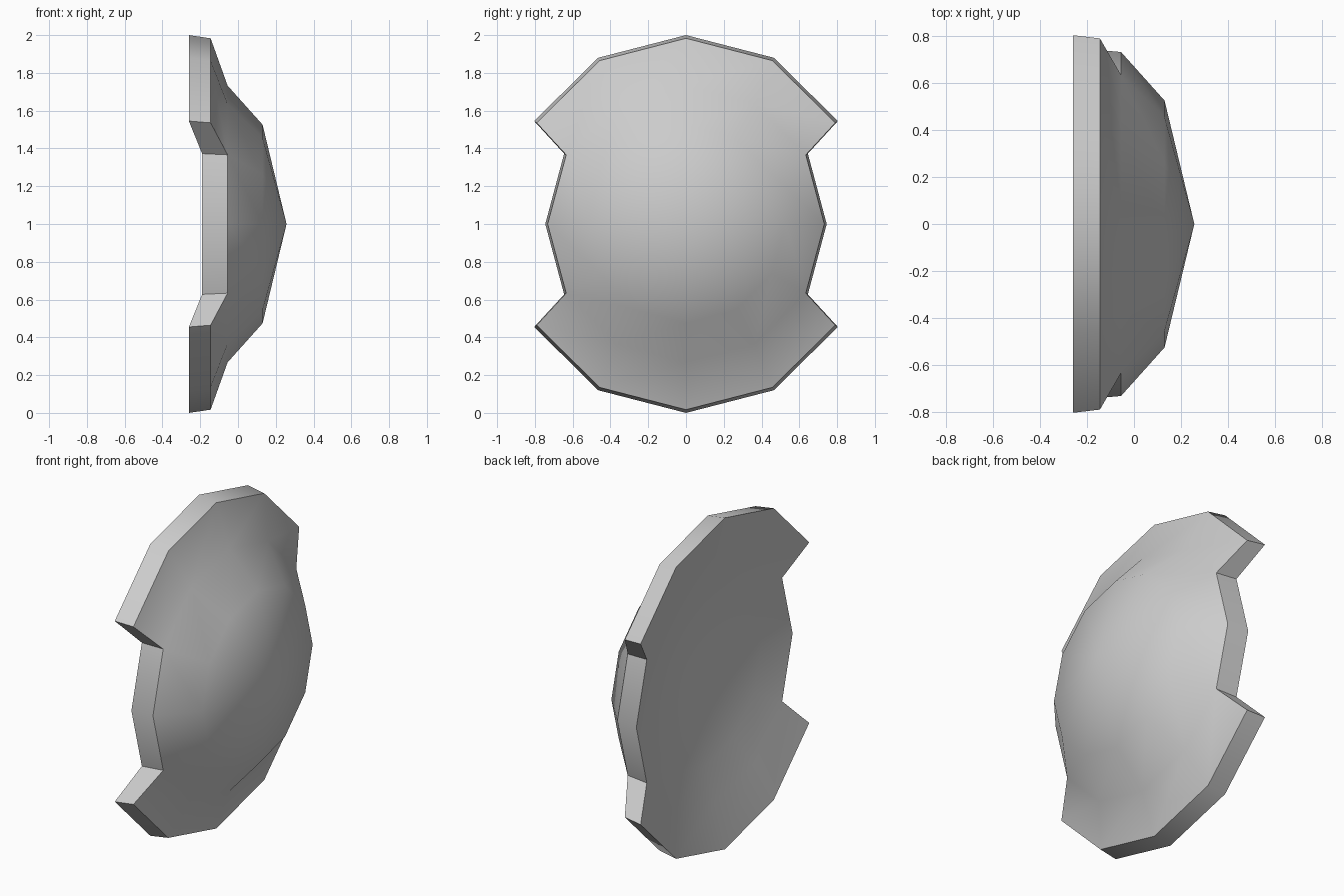
import bpy
import bmesh
from math import sin, cos, radians

cube = bpy.data.objects.get("Cube")
if cube:
    bpy.data.objects.remove(cube, do_unlink=True)

SEGMENTS = 12
CENTRE_Z = 1.0
MISSING = (2, 3, 8, 9)  # rim sectors left open as the side notches

grey = bpy.data.materials.new("plain grey")
grey.use_nodes = True
grey.diffuse_color = (0.6, 0.6, 0.6, 1)
grey.node_tree.nodes["Principled BSDF"].inputs["Base Color"].default_value = (0.6, 0.6, 0.6, 1)


def ring(bm, radius, x):
    points = []
    for i in range(SEGMENTS):
        a = radians(i * 360 / SEGMENTS)
        points.append(bm.verts.new((x, radius * sin(a), CENTRE_Z + radius * cos(a))))
    return points


def rim(bm, scale, x):
    # Slightly narrowed crown above and below; no rim points at the sides
    points = {}
    for side in (1, -1):
        for top in (1, -1):
            for k, (y, z) in enumerate(((0, 1), (0.465, 0.88), (0.804, 0.545))):
                i = k if top > 0 else 6 - k
                i = i if side > 0 else -i % SEGMENTS
                if i not in points:
                    points[i] = bm.verts.new((x, side * y * scale, CENTRE_Z + top * z * scale))
    return points


def shell(bm, scale, depths, flip):
    tip_x, crown_x, shoulder_x, rim_x = depths
    tip = bm.verts.new((tip_x, 0, CENTRE_Z))
    crown = ring(bm, 0.535 * scale, crown_x)
    shoulder = ring(bm, 0.745 * scale, shoulder_x)
    edge = rim(bm, scale, rim_x)
    for i in range(SEGMENTS):
        j = (i + 1) % SEGMENTS
        faces = [(tip, crown[j], crown[i]),
                 (crown[i], crown[j], shoulder[j], shoulder[i])]
        if i not in MISSING:
            faces.append((shoulder[i], shoulder[j], edge[j], edge[i]))
        for face in faces:
            bm.faces.new(face[::-1] if flip else face)
    # Outline in order, stepping in and out at the notches
    outline = []
    for i in range(SEGMENTS):
        if i in (2, 8):
            outline += [edge[i], shoulder[i]]
        elif i in (4, 10):
            outline += [shoulder[i], edge[i]]
        else:
            outline.append(edge.get(i, shoulder[i]))
    return outline


# Domed plate: convex outside, shallow hollow inside, joined by a wall
bm = bmesh.new()
outer = shell(bm, 0.983, (0.257, 0.13, -0.055, -0.145), False)
inner = shell(bm, 1.0, (-0.04, -0.132, -0.19, -0.26), True)
for k in range(len(outer)):
    n = (k + 1) % len(outer)
    bm.faces.new((outer[k], outer[n], inner[n], inner[k]))
bmesh.ops.recalc_face_normals(bm, faces=bm.faces[:])
mesh = bpy.data.meshes.new("domed_plate")
bm.to_mesh(mesh)
bm.free()
mesh.materials.append(grey)
plate = bpy.data.objects.new("domed_plate", mesh)
bpy.context.collection.objects.link(plate)

# Smooth dome with crisp rim edges
bpy.ops.object.select_all(action="DESELECT")
plate.select_set(True)
bpy.context.view_layer.objects.active = plate
bpy.ops.object.shade_smooth_by_angle(angle=radians(40))
